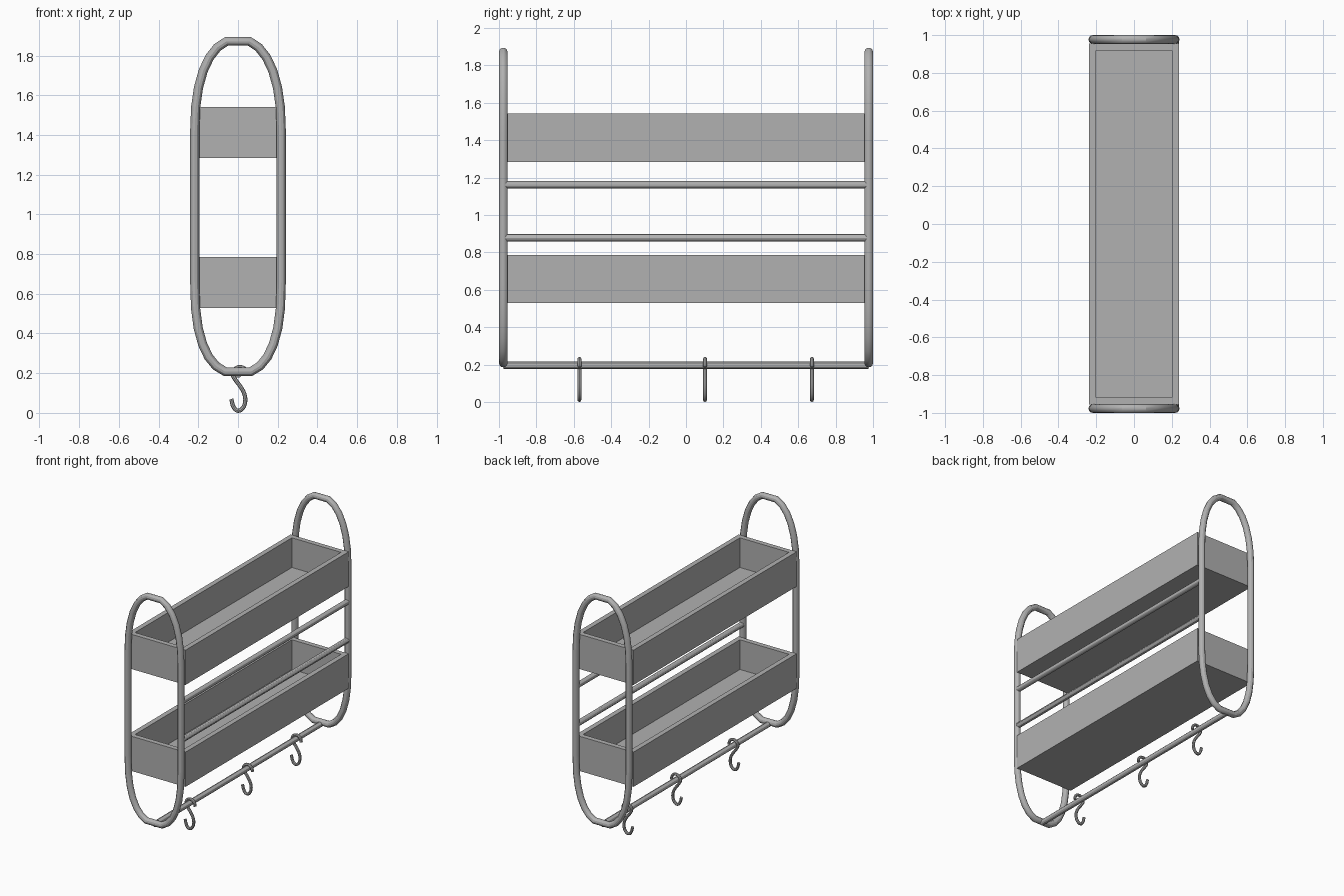
import bpy, bmesh
from math import sin, cos, pi

if "Cube" in bpy.data.objects:
    bpy.data.objects.remove(bpy.data.objects["Cube"])

grey = bpy.data.materials.new("dark_grey")
grey.diffuse_color = (0.44, 0.44, 0.44, 1)
grey.use_nodes = True
grey.node_tree.nodes["Principled BSDF"].inputs["Base Color"].default_value = grey.diffuse_color


def add(name, me):
    me.materials.clear()
    me.materials.append(grey)
    obj = bpy.data.objects.new(name, me)
    bpy.context.collection.objects.link(obj)
    return obj


def smooth(obj):
    bpy.ops.object.select_all(action='DESELECT')
    obj.select_set(True)
    bpy.context.view_layer.objects.active = obj
    bpy.ops.object.shade_smooth_by_angle()


def tube(name, pts, radius, closed=False, kind='POLY', res=4):
    """Round tube along a path, turned into a mesh."""
    cu = bpy.data.curves.new(name + "_path", 'CURVE')
    cu.dimensions = '3D'
    cu.bevel_depth = radius
    cu.bevel_resolution = res
    cu.use_fill_caps = not closed
    cu.resolution_u = 3
    sp = cu.splines.new(kind)
    if kind == 'BEZIER':
        sp.bezier_points.add(len(pts) - 1)
        for bp, p in zip(sp.bezier_points, pts):
            bp.co = p
            bp.handle_left_type = bp.handle_right_type = 'AUTO'
    else:
        sp.points.add(len(pts) - 1)
        for q, p in zip(sp.points, pts):
            q.co = (*p, 1)
    sp.use_cyclic_u = closed
    tmp = bpy.data.objects.new(name + "_tmp", cu)
    bpy.context.collection.objects.link(tmp)
    dg = bpy.context.evaluated_depsgraph_get()
    me = bpy.data.meshes.new_from_object(tmp.evaluated_get(dg))
    bpy.data.objects.remove(tmp)
    smooth(add(name, me))


def tray(name, z0, z1, hx=0.238, hy=0.955, wall=0.037):
    """Open box: inset the top face and push it down to the floor."""
    bm = bmesh.new()
    bmesh.ops.create_cube(bm, size=1)
    for v in bm.verts:
        v.co = (v.co.x * 2 * hx, v.co.y * 2 * hy, z0 if v.co.z < 0 else z1)
    bm.normal_update()
    top = max(bm.faces, key=lambda f: f.normal.z)
    bmesh.ops.inset_region(bm, faces=[top], thickness=wall, use_even_offset=True)
    ret = bmesh.ops.extrude_discrete_faces(bm, faces=[top])
    for v in ret["faces"][0].verts:
        v.co.z = z0 + wall
    bm.normal_update()
    me = bpy.data.meshes.new(name)
    bm.to_mesh(me)
    bm.free()
    add(name, me)


# End loops: straight sides with full, rounded (superelliptical) ends
R, A, B, STRAIGHT, ZC, YE = 0.023, 0.218, 0.462, 0.38, 1.04, 0.977
N = 14
loop = []
for side, n in ((1, 2.25), (-1, 2.45)):
    for i in range(N + 1):
        t = pi * i / N
        c = cos(t)
        x = A * abs(c) ** (2 / n) * (1 if c > 0 else -1)
        if 2 * i == N:
            continue  # leave a short flat at the very top and bottom
        loop.append((side * x, ZC + side * (STRAIGHT + B * abs(sin(t)) ** (2 / n))))
for name, y in (("front_loop", -YE), ("back_loop", YE)):
    tube(name, [(x, y, z) for x, z in loop], R, closed=True)

# Trays
tray("upper_tray", 1.284, 1.541)
tray("lower_tray", 0.529, 0.786)

# Cross rods: two on the right side, one at the bottom
for name, x, z in (("upper_rod", A, 1.161), ("lower_rod", A, 0.877),
                   ("hook_rod", 0, 0.197)):
    tube(name, [(x, -YE, z), (x, YE, z)], 0.02)

# S-hooks hanging on the bottom rod
S = [(0.047, 0.187), (0.04, 0.215), (0.012, 0.231), (-0.018, 0.218),
     (-0.027, 0.195), (-0.014, 0.168), (0.014, 0.13), (0.033, 0.092),
     (0.036, 0.055), (0.023, 0.023), (0, 0.0105), (-0.02, 0.026), (-0.034, 0.07)]
for i, y in enumerate((-0.57, 0.102, 0.673)):
    tube(f"hook_{i + 1}", [(x, y, z) for x, z in S], 0.0105, kind='BEZIER', res=2)
